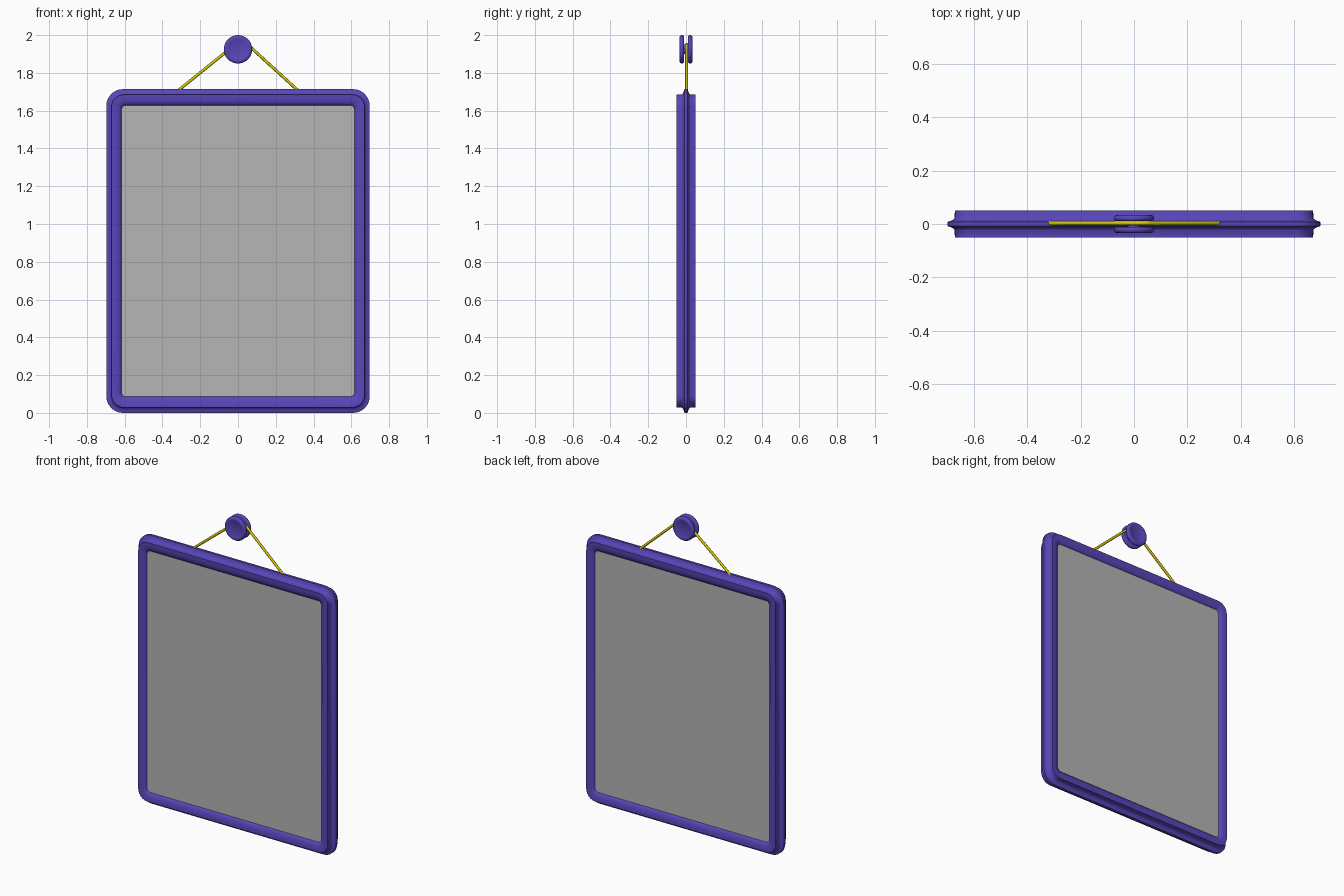
import bpy, bmesh, math
from mathutils import Vector

if "Cube" in bpy.data.objects:
    bpy.data.objects.remove(bpy.data.objects["Cube"])

ZC = 0.857  # height of the frame centre


def material(name, rgb):
    m = bpy.data.materials.new(name)
    m.diffuse_color = (*rgb, 1)
    m.use_nodes = True
    m.node_tree.nodes["Principled BSDF"].inputs["Base Color"].default_value = m.diffuse_color
    return m


PURPLE = material("purple", (0.10, 0.061, 0.49))
GREY = material("mirror grey", (0.465, 0.465, 0.465))
YELLOW = material("rope yellow", (0.68, 0.58, 0.002))


def finish(name, bm, mat, angle=38):
    bmesh.ops.recalc_face_normals(bm, faces=bm.faces[:])
    me = bpy.data.meshes.new(name)
    bm.to_mesh(me)
    bm.free()
    me.materials.append(mat)
    ob = bpy.data.objects.new(name, me)
    bpy.context.collection.objects.link(ob)
    bpy.ops.object.select_all(action='DESELECT')
    ob.select_set(True)
    bpy.context.view_layer.objects.active = ob
    bpy.ops.object.shade_smooth_by_angle(angle=math.radians(angle))
    return ob


def rounded_rect(d, y, steps=8):
    """Rounded rectangle inset by d from the frame's outer edge."""
    hx, hz, r = 0.697 - d, ZC - 1.07 * d, 0.088 - 0.8 * d
    pts = []
    for q, (sx, sz) in enumerate(((1, 1), (-1, 1), (-1, -1), (1, -1))):
        for i in range(steps + 1):
            a = math.pi / 2 * (q + i / steps)
            pts.append(Vector((sx * (hx - r) + r * math.cos(a), y,
                               ZC + sz * (hz - r) + r * math.sin(a))))
    return pts


def bridge(bm, rings):
    for a, b in zip(rings, rings[1:]):
        n = len(a)
        for i in range(n):
            j = (i + 1) % n
            bm.faces.new((a[i], a[j], b[j], b[i]))


# Frame: moulding with a thin outer lip, swept round the rectangle
half = [(0.0, 0.008), (0.012, 0.012), (0.021, 0.016), (0.026, 0.023),
        (0.027, 0.051), (0.042, 0.051), (0.056, 0.049), (0.068, 0.045),
        (0.08, 0.037)]
profile = [(d, -y) for d, y in reversed(half)] + half
bm = bmesh.new()
rings = [[bm.verts.new(p) for p in rounded_rect(d, y)] for d, y in profile]
bridge(bm, rings + rings[:1])
finish("frame", bm, PURPLE, 60)

# Mirror panel: thick slab, almost flush with both frame faces
bm = bmesh.new()
front, back = ([bm.verts.new(p) for p in rounded_rect(0.0795, y)]
               for y in (-0.037, 0.037))
bm.faces.new(front)
bm.faces.new(back)
bridge(bm, [front, back])
finish("mirror_panel", bm, GREY)

# Hanging knob: two round discs joined by a narrow core
side = [(0.0, 0.031), (0.050, 0.031), (0.056, 0.034), (0.065, 0.034),
        (0.071, 0.031), (0.075, 0.025), (0.075, 0.018), (0.071, 0.012),
        (0.065, 0.011), (0.025, 0.011)]
knob = side + [(r, -y) for r, y in reversed(side)]
bm = bmesh.new()
vs = [bm.verts.new((r, y, 1.925)) for r, y in knob]
edges = [bm.edges.new(p) for p in zip(vs, vs[1:])]
bmesh.ops.spin(bm, geom=vs + edges, cent=(0, 0, 1.925), axis=(0, 1, 0),
               angle=2 * math.pi, steps=40)
bmesh.ops.remove_doubles(bm, verts=bm.verts[:], dist=1e-5)
finish("hanging_knob", bm, PURPLE, 60)

# Rope: runs from the frame top over the knob core
cu = bpy.data.curves.new("rope", 'CURVE')
cu.dimensions = '3D'
cu.bevel_depth = 0.008
cu.bevel_resolution = 2
cu.use_fill_caps = True
path = [(-0.325, 1.70), (-0.03, 1.938), (-0.012, 1.947), (0.015, 1.951),
        (0.045, 1.949), (0.06, 1.942), (0.325, 1.70)]
sp = cu.splines.new('POLY')
sp.points.add(len(path) - 1)
for pt, (x, z) in zip(sp.points, path):
    pt.co = (x, 0.003, z, 1)
cu.materials.append(YELLOW)
bpy.context.collection.objects.link(bpy.data.objects.new("rope", cu))
